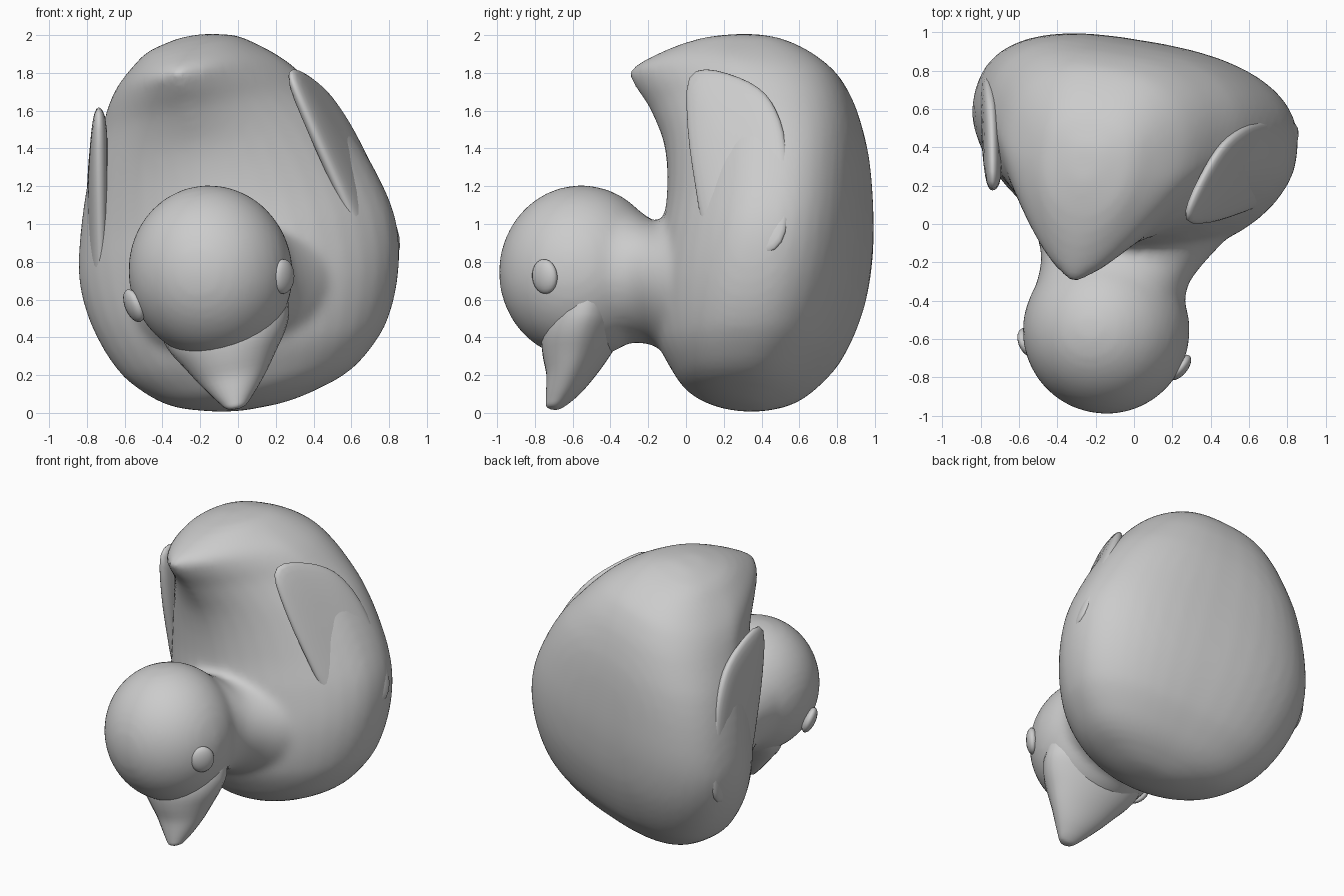
import bpy, bmesh, math
from mathutils import Vector, Matrix

if "Cube" in bpy.data.objects:
    bpy.data.objects.remove(bpy.data.objects["Cube"])

# Tilted local frame: X = sideways (mirror axis), Y = towards belly, Z = towards tail
N = Vector((.97, -.16, .19)).normalized()
T = (Vector((0, 0, 1)) - N * N.z).normalized()
B = T.cross(N)
FRAME = Matrix((N, B, T)).transposed().to_4x4()
FRAME.translation = N * .08
INV = FRAME.inverted()


def make_object(name, bm):
    bmesh.ops.recalc_face_normals(bm, faces=bm.faces[:])
    for f in bm.faces:
        f.smooth = True
    me = bpy.data.meshes.new(name)
    bm.to_mesh(me)
    bm.free()
    ob = bpy.data.objects.new(name, me)
    bpy.context.collection.objects.link(ob)
    ob.matrix_world = FRAME
    return ob


def skin(bm, rings):
    rows = [[bm.verts.new(p) for p in r] for r in rings]
    for a, b in zip(rows, rows[1:]):
        for i in range(len(a)):
            j = (i + 1) % len(a)
            bm.faces.new((a[i], a[j], b[j], b[i]))
    bm.faces.new(rows[0])
    bm.faces.new(rows[-1])


def spow(v, e):
    return math.copysign(abs(v) ** e, v)


def section(w, lo, hi, nf, nb, wide, count=40):
    # Closed outline: half width w, from lo (exponent nf) to hi (exponent nb)
    mid = lo + (hi - lo) * wide
    pts = []
    for i in range(count):
        a = 2 * math.pi * (i + .5) / count
        c, s = math.cos(a), math.sin(a)
        n, r = (nb, hi - mid) if s > 0 else (nf, mid - lo)
        pts.append((w * spow(c, 2 / n), mid + r * spow(s, 2 / n)))
    return pts


def refine(rows, steps=4):
    # Smooth spline through a table, parametrised by its first column
    out = []
    for k in range(len(rows) - 1):
        p, q = rows[k], rows[k + 1]
        o, r = rows[max(k - 1, 0)], rows[min(k + 2, len(rows) - 1)]
        h = q[0] - p[0]
        for i in range(steps):
            u = i / steps
            row = [p[0] + h * u]
            for a, b, c, d in zip(o[1:], p[1:], q[1:], r[1:]):
                m0 = (c - a) / (q[0] - o[0]) * h
                m1 = (d - b) / (r[0] - p[0]) * h
                row.append((2*u**3 - 3*u*u + 1) * b + (u**3 - 2*u*u + u) * m0
                           + (3*u*u - 2*u**3) * c + (u**3 - u*u) * m1)
            out.append(row)
    return out + [rows[-1]]


bm = bmesh.new()
# Body with upturned tail: height, half width, back, belly, back exponent
body = [(.016, .1, .26, .38, 2), (.035, .23, .15, .46, 2), (.10, .45, .02, .59, 2),
        (.2, .60, -.06, .70, 2), (.35, .73, -.14, .81, 1.85), (.6, .83, -.18, .905, 1.75),
        (.85, .86, -.16, .945, 1.7), (1.1, .81, -.12, .95, 1.75), (1.4, .70, -.14, .925, 1.7),
        (1.62, .58, -.23, .87, 1.5), (1.75, .50, -.32, .81, 1.4), (1.83, .43, -.345, .75, 1.4),
        (1.92, .32, -.18, .63, 1.7), (1.98, .22, -.0, .5, 2), (2.015, .07, .17, .36, 2)]
skin(bm, [[(x, y, t) for x, y in section(w, lo, hi, nf, 2.6, .57)]
          for t, w, lo, hi, nf in refine(body)])
# Neck
neck = [(-.6, .38, .36, 1.15), (-.4, .39, .36, 1.13), (-.27, .39, .37, 1.07),
        (-.17, .43, .35, 1.01), (-.05, .50, .26, 1.02), (.1, .6, .2, 1.1)]
skin(bm, [[(x, d, z) for x, z in section(w, lo, hi, 2, 2, .5)]
          for d, w, lo, hi in refine(neck)])
# Head
head_center = INV @ Vector((-.15, -.555, .745))
head_center.x = .01
bmesh.ops.create_uvsphere(bm, u_segments=40, v_segments=24, radius=1,
                          matrix=Matrix.Translation(head_center)
                          @ Matrix.Diagonal((.435, .435, .46, 1)))
duck = make_object("body_and_head", bm)
m = duck.modifiers.new("fuse", 'REMESH')
m.mode = 'VOXEL'
m.voxel_size = .026
m.use_smooth_shade = True
m = duck.modifiers.new("soften", 'SMOOTH')
m.factor = .5
m.iterations = 8

# Beak: height, half width, front, throat
bm = bmesh.new()
beak = [(0, .02, -.71, -.67), (.01, .05, -.73, -.65), (.04, .08, -.735, -.61),
        (.1, .13, -.735, -.55), (.18, .19, -.735, -.49), (.27, .25, -.755, -.43),
        (.36, .31, -.765, -.38), (.45, .345, -.75, -.34), (.6, .35, -.70, -.32)]
skin(bm, [[(x + .025, y, t) for x, y in section(w, lo, hi, 2, 2, .6, 28)]
          for t, w, lo, hi in refine(beak, 3)])
make_object("beak", bm)


def mirror(ob):
    m = ob.modifiers.new("mirror", 'MIRROR')
    m.use_axis = (True, False, False)


# Wings: outline seen from the side, free at the tail end and sinking into the flank below
outline = [(0, 1.8), (.1, 1.83), (.22, 1.8), (.34, 1.755), (.43, 1.69), (.48, 1.6), (.52, 1.5),
           (.545, 1.3), (.55, 1.1), (.53, .94), (.48, .86), (.38, .82), (.24, .82), (.14, .86),
           (.08, .98), (.05, 1.2), (.015, 1.4), (0, 1.62)]
normal = Vector((.86, -.31, .37)).normalized()
cy, cz = .28, 1.33
rings = []
for scale, lift in [(.4, -.06), (.85, -.05), (.98, -.025), (1.01, 0), (.97, .02), (.8, .035), (.4, .045)]:
    ring = []
    for y, z in outline:
        y, z = cy + (y - cy) * scale, cz + (z - cz) * scale
        h = 1.8 - z
        x = .265 + .36 * y + .5 * h - .055 * h * abs(h) - .17 * h * max(.4 - y, 0)
        ring.append(INV @ (Vector((x, y, z)) + normal * lift))
    rings.append(ring)
bm = bmesh.new()
skin(bm, rings)
wings = make_object("wings", bm)
mirror(wings)
m = wings.modifiers.new("round", 'SUBSURF')
m.levels = m.render_levels = 1

# Eyes
bm = bmesh.new()
direction = (INV @ Vector((.25, -.755, .72)) - INV @ Vector((-.15, -.555, .745))).normalized()
facing = direction + Vector((0, -.25, 0))
rot = facing.to_track_quat('X', 'Z').to_matrix().to_4x4()
bmesh.ops.create_uvsphere(bm, u_segments=20, v_segments=12, radius=1,
                          matrix=Matrix.Translation(head_center + direction * .43) @ rot
                          @ Matrix.Diagonal((.04, .08, .092, 1)))
mirror(make_object("eyes", bm))
